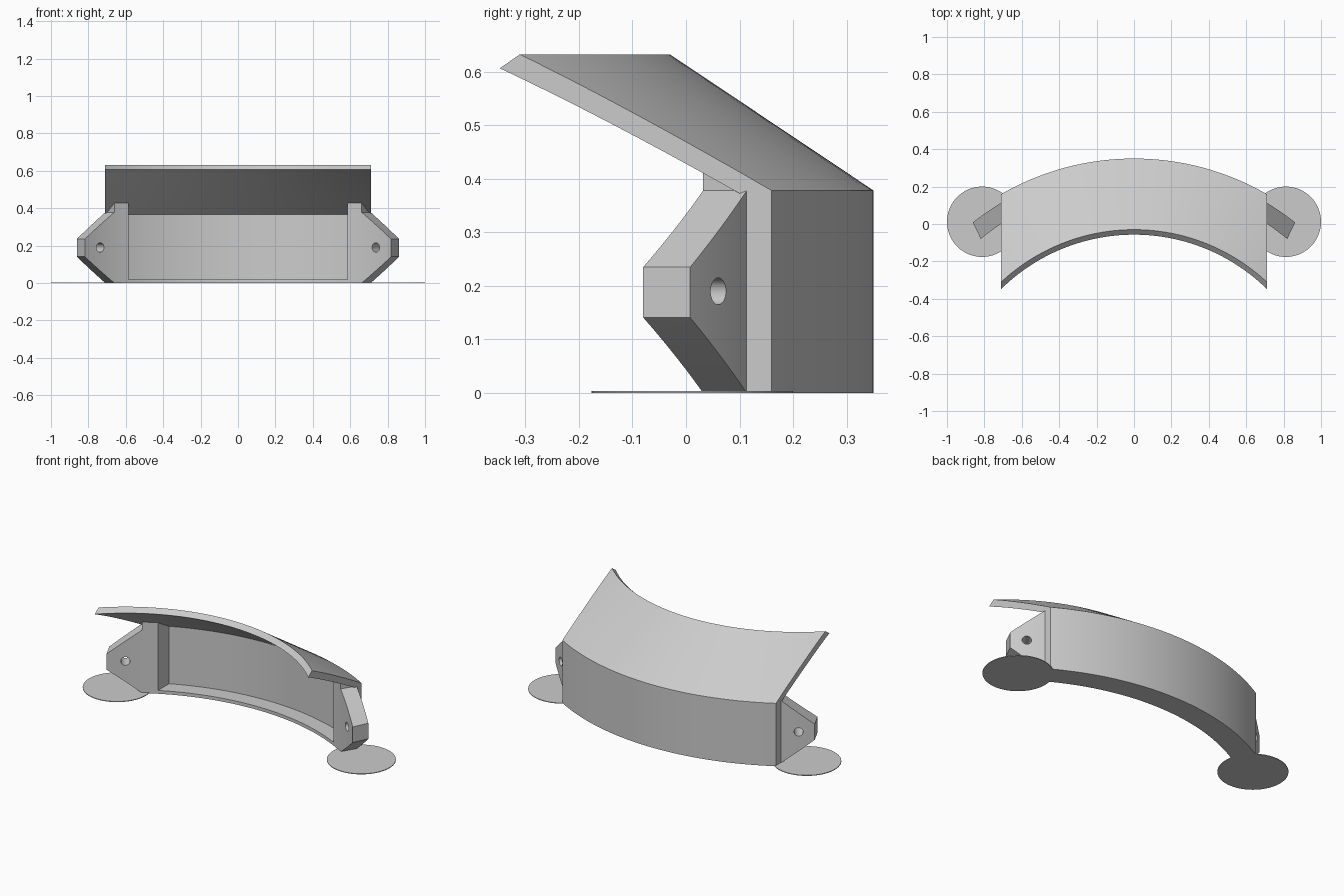
import bpy, bmesh
from math import radians, sin, cos
from mathutils import Vector

cube = bpy.data.objects.get("Cube")
if cube:
    bpy.data.objects.remove(cube, do_unlink=True)

CENTRE_Y = -1.07          # axis of the curved visor
R_OUT, R_IN, R_FRONT = 1.42, 1.38, 1.285
WALL_X, BAY_X = 0.71, 0.585
WALL_Z, STEP_ANGLE = 0.378, 30.95

mat = bpy.data.materials.new("light_grey")
mat.use_nodes = True
grey = (0.6, 0.6, 0.6, 1)
mat.diffuse_color = grey
mat.node_tree.nodes["Principled BSDF"].inputs["Base Color"].default_value = grey


def polar(r, angle, z):
    a = radians(angle)
    return Vector((r * sin(a), CENTRE_Y + r * cos(a), z))


def loft(sections):
    """Skin a row of equal closed sections and cap both ends."""
    bm = bmesh.new()
    rings = [[bm.verts.new(p) for p in s] for s in sections]
    n = len(rings[0])
    for a, b in zip(rings, rings[1:]):
        for i in range(n):
            j = (i + 1) % n
            bm.faces.new((a[i], a[j], b[j], b[i]))
    bm.faces.new(rings[0])
    bm.faces.new(rings[-1])
    bmesh.ops.remove_doubles(bm, verts=bm.verts, dist=1e-5)
    return bm


def trim(bm, x, side):
    """Cut away everything past a vertical plane and close the cut."""
    geom = bm.verts[:] + bm.edges[:] + bm.faces[:]
    cut = bmesh.ops.bisect_plane(bm, geom=geom, plane_co=(x, 0, 0),
                                 plane_no=(side, 0, 0), clear_outer=True)
    edges = [e for e in cut["geom_cut"] if isinstance(e, bmesh.types.BMEdge)]
    bmesh.ops.edgeloop_fill(bm, edges=edges)


def finish(bm, name):
    bmesh.ops.recalc_face_normals(bm, faces=bm.faces)
    mesh = bpy.data.meshes.new(name)
    bm.to_mesh(mesh)
    bm.free()
    mesh.materials.append(mat)
    ob = bpy.data.objects.new(name, mesh)
    bpy.context.collection.objects.link(ob)
    return ob


def smooth(ob):
    bpy.ops.object.select_all(action='DESELECT')
    ob.select_set(True)
    bpy.context.view_layer.objects.active = ob
    bpy.ops.object.shade_smooth_by_angle(angle=radians(25))


def revolved(name, profile, half_angle, half_width, steps=64):
    angles = [half_angle * (2 * i / steps - 1) for i in range(steps + 1)]
    bm = loft([[polar(r, a, z) for r, z in profile] for a in angles])
    for side in (-1, 1):
        trim(bm, side * half_width, side)
    smooth(finish(bm, name))


# Curved back wall with the sloping brim above it
revolved("wall_and_brim", [(R_OUT, 0), (R_OUT, WALL_Z), (1.04, 0.632),
                           (1.013, 0.606), (R_IN, 0.365), (R_IN, 0)], 50, WALL_X)

# Thin ledge along the foot of the wall
revolved("bottom_ledge", [(R_IN, 0), (R_IN, 0.02), (R_FRONT, 0.02), (R_FRONT, 0)],
         32, BAY_X)


def arm_section(side, t, low, top_in, top_out):
    """t runs from the step (0) to the tip (1); negative t is under the brim."""
    a_in = side * (STEP_ANGLE + 8.65 * t)
    a_out = side * (STEP_ANGLE + 7.7 * t)
    return [polar(R_FRONT, a_in, low), polar(R_FRONT, a_in, top_in),
            polar(R_IN, a_out, top_out), polar(R_IN, a_out, low)]


def arm(name, side):
    # Tall block under the brim, then a tapering tip
    sections = [arm_section(side, -1 + i / 8, 0, 0.427, WALL_Z) for i in range(9)]
    for i in range(13):
        t = i / 12
        top = WALL_Z + (0.235 - WALL_Z) * t
        sections.append(arm_section(side, t, 0.141 * t, top, top))
    bm = loft(sections)
    trim(bm, side * BAY_X, -side)
    ob = finish(bm, name)

    # Round strap hole drilled through the arm
    cut = bmesh.new()
    bmesh.ops.create_cone(cut, cap_ends=True, segments=32, radius1=0.025,
                          radius2=0.025, depth=0.4)
    cutter = finish(cut, "hole_cutter")
    cutter.hide_render = True
    centre = polar(1.33, side * 35, 0.19)
    cutter.location = centre
    radial = centre - Vector((0, CENTRE_Y, centre.z))
    cutter.rotation_euler = radial.to_track_quat('Z', 'Y').to_euler()
    mod = ob.modifiers.new("hole", 'BOOLEAN')
    mod.operation = 'DIFFERENCE'
    mod.solver = 'EXACT'
    mod.object = cutter
    bpy.context.view_layer.objects.active = ob
    bpy.ops.object.modifier_apply(modifier=mod.name)
    bpy.data.objects.remove(cutter, do_unlink=True)
    smooth(ob)


def foot_disc(name, side):
    bm = bmesh.new()
    bmesh.ops.create_cone(bm, cap_ends=True, segments=64, radius1=0.188,
                          radius2=0.188, depth=0.004)
    bmesh.ops.translate(bm, verts=bm.verts, vec=(side * 0.812, 0.012, 0.002))
    smooth(finish(bm, name))


# Side arms and the thin round pads beneath them
for word, side in (("left", 1), ("right", -1)):
    arm(word + "_arm", side)
    foot_disc(word + "_foot_disc", side)
